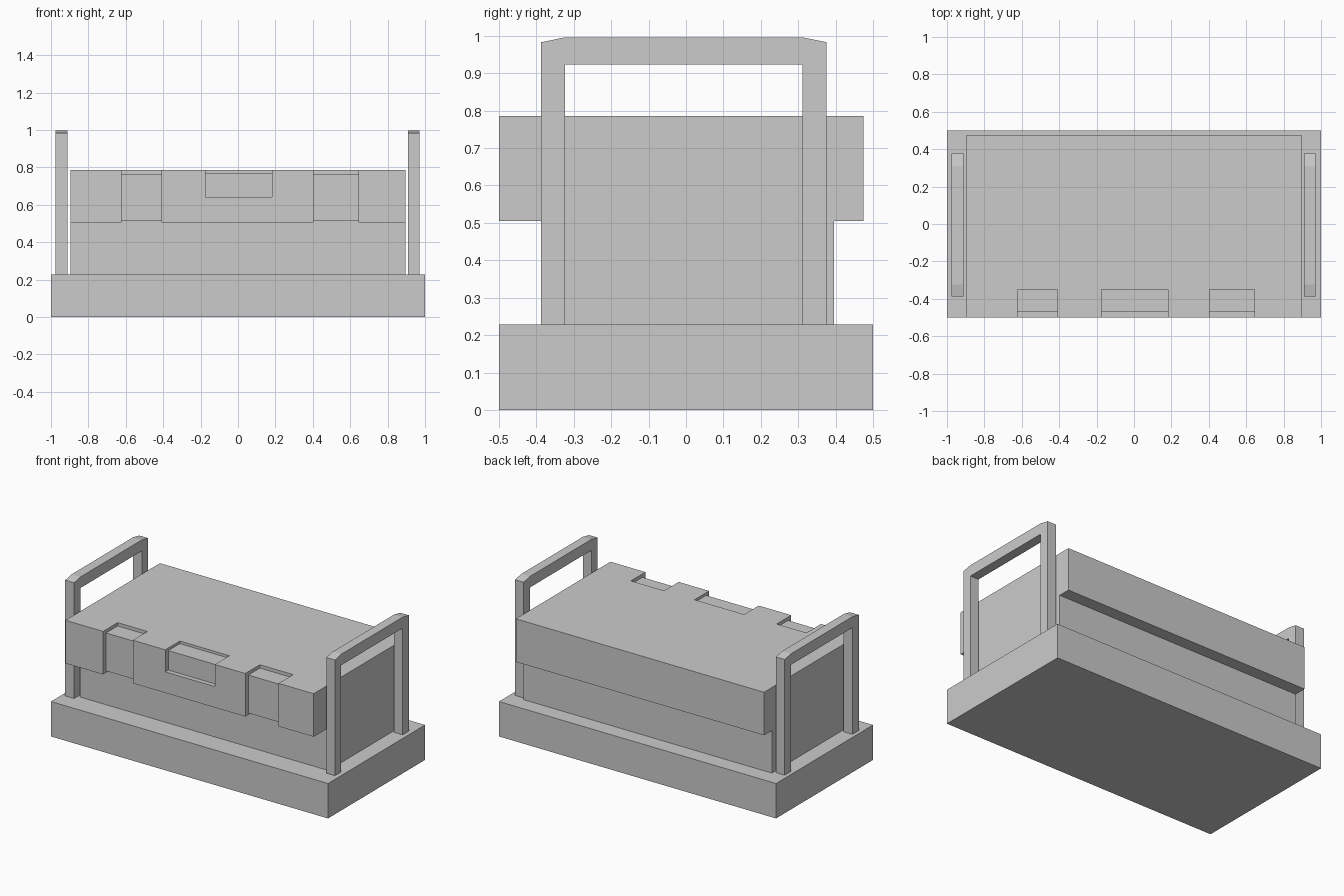
import bpy
import bmesh

if "Cube" in bpy.data.objects:
    bpy.data.objects.remove(bpy.data.objects["Cube"])


def prism(name, profile, x0, x1):
    """Extrude a closed (y, z) profile along x."""
    bm = bmesh.new()
    face = bm.faces.new([bm.verts.new((x0, y, z)) for y, z in profile])
    ext = bmesh.ops.extrude_face_region(bm, geom=[face])
    verts = [v for v in ext["geom"] if isinstance(v, bmesh.types.BMVert)]
    bmesh.ops.translate(bm, verts=verts, vec=(x1 - x0, 0, 0))
    bmesh.ops.recalc_face_normals(bm, faces=bm.faces)
    mesh = bpy.data.meshes.new(name)
    bm.to_mesh(mesh)
    bm.free()
    obj = bpy.data.objects.new(name, mesh)
    bpy.context.collection.objects.link(obj)
    return obj


BASE_TOP = 0.228
LID_LOW, LID_TOP = 0.505, 0.786
BODY_FRONT = -0.35

# Base slab
prism("base", [(-0.5, 0), (0.5, 0), (0.5, BASE_TOP), (-0.5, BASE_TOP)], -1, 1)

# Chest: body with an overhanging lid, one T-shaped profile
chest = prism("chest", [
    (BODY_FRONT, BASE_TOP), (0.395, BASE_TOP), (0.395, LID_LOW), (0.475, LID_LOW),
    (0.475, LID_TOP), (-0.5, LID_TOP), (-0.5, LID_LOW), (BODY_FRONT, LID_LOW),
], -0.896, 0.896)

# Latch recesses: side ones wrap over, down and under the lid front
wrap = [(-0.35, 0.9), (-0.6, 0.9), (-0.6, 0.4), (BODY_FRONT, 0.4),
        (BODY_FRONT, 0.516), (-0.469, 0.516), (-0.469, 0.764), (-0.35, 0.764)]
# The middle one stops part way down the front
short = [(-0.35, 0.9), (-0.6, 0.9), (-0.6, 0.642),
         (-0.469, 0.642), (-0.469, 0.769), (-0.35, 0.769)]

for name, profile, x0, x1 in (
    ("left_latch_cutter", wrap, -0.624, -0.409),
    ("middle_latch_cutter", short, -0.175, 0.183),
    ("right_latch_cutter", wrap, 0.403, 0.643),
):
    cutter = prism(name, profile, x0, x1)
    cutter.hide_render = True
    cutter.hide_set(True)
    cut = chest.modifiers.new(name, "BOOLEAN")
    cut.operation = "DIFFERENCE"
    cut.solver = "EXACT"
    cut.object = cutter

# Upright handles at both ends, with slightly chamfered top corners
handle = [(-0.387, BASE_TOP), (-0.387, 0.983), (-0.323, 0.996), (0.311, 0.996),
          (0.376, 0.983), (0.376, BASE_TOP), (0.311, BASE_TOP), (0.311, 0.924),
          (-0.323, 0.924), (-0.323, BASE_TOP)]
prism("left_handle", handle, -0.976, -0.912)
prism("right_handle", handle, 0.909, 0.971)
